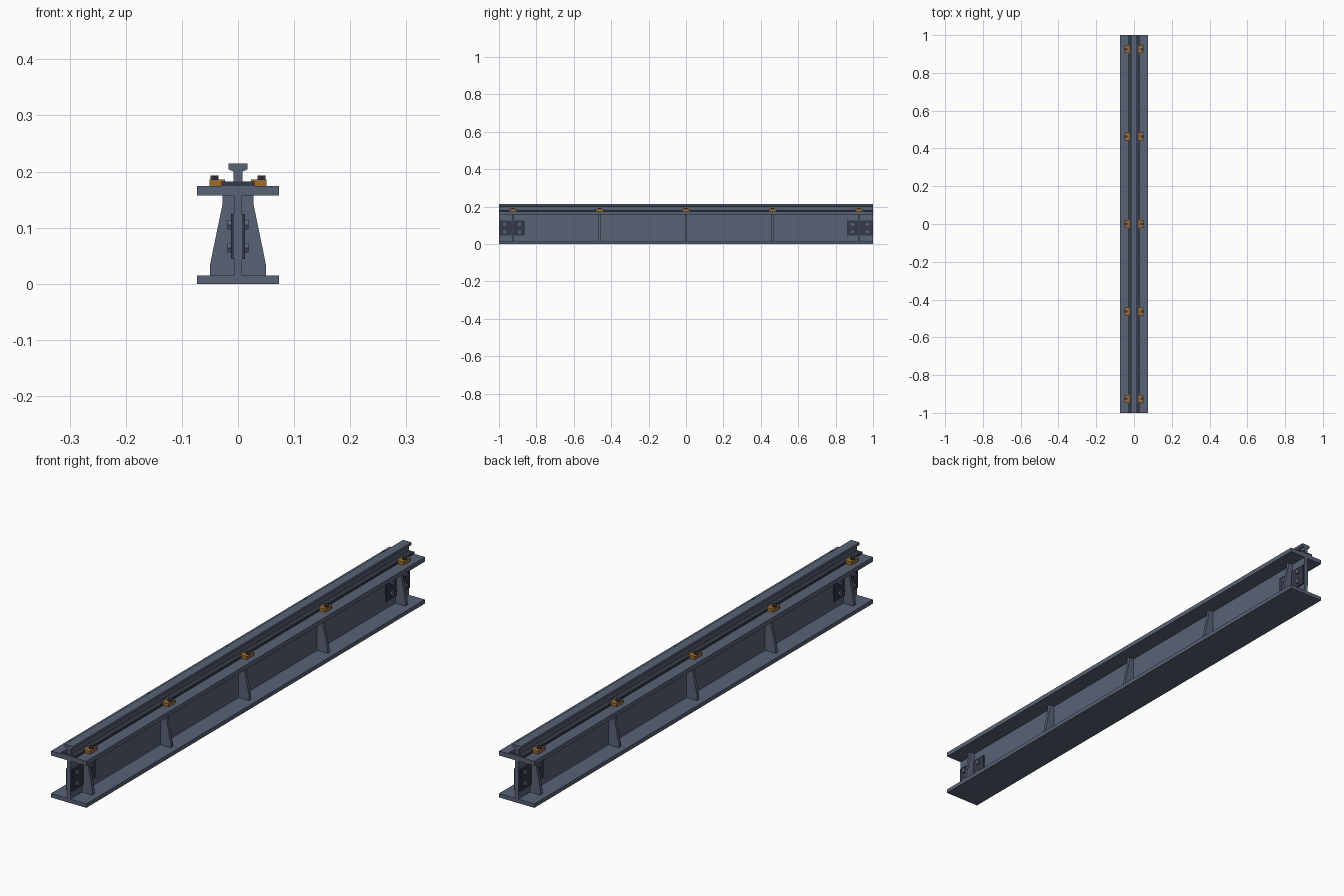
import bpy, bmesh
from math import pi
from mathutils import Matrix

cube = bpy.data.objects.get("Cube")
if cube:
    bpy.data.objects.remove(cube)


def material(name, rgb):
    m = bpy.data.materials.new(name)
    m.use_nodes = True
    m.diffuse_color = (*rgb, 1)
    m.node_tree.nodes["Principled BSDF"].inputs["Base Color"].default_value = (*rgb, 1)
    return m


STEEL = material("blue grey steel", (0.10, 0.122, 0.18))
DARK = material("dark steel", (0.033, 0.041, 0.065))
AMBER = material("amber clip", (0.34, 0.155, 0.03))


def finish(name, bm, mat):
    bmesh.ops.recalc_face_normals(bm, faces=bm.faces)
    me = bpy.data.meshes.new(name)
    bm.to_mesh(me)
    bm.free()
    me.materials.append(mat)
    ob = bpy.data.objects.new(name, me)
    bpy.context.collection.objects.link(ob)
    return ob


def extrude(name, profile, y0, y1, mat):
    """Sweep an x-z outline along y."""
    bm = bmesh.new()
    face = bm.faces.new([bm.verts.new((x, y0, z)) for x, z in profile])
    out = bmesh.ops.extrude_face_region(bm, geom=[face])
    verts = [g for g in out["geom"] if isinstance(g, bmesh.types.BMVert)]
    bmesh.ops.translate(bm, verts=verts, vec=(0, y1 - y0, 0))
    return finish(name, bm, mat)


def symmetric(half):
    return half + [(-x, z) for x, z in reversed(half)]


def cylinder(name, sides, radius, length, centre, mat, axis="Z"):
    bm = bmesh.new()
    turn = Matrix.Rotation(pi / 2, 4, "Y") if axis == "X" else Matrix()
    bmesh.ops.create_cone(bm, cap_ends=True, segments=sides, radius1=radius,
                          radius2=radius, depth=length,
                          matrix=Matrix.Translation(centre) @ turn)
    return finish(name, bm, mat)


# I-beam girder
W, WEB, LOW, UNDER, TOP = 0.073, 0.007, 0.015, 0.157, 0.174
extrude("girder", symmetric([(W, 0), (W, LOW), (WEB, LOW), (WEB, UNDER),
                             (W, UNDER), (W, TOP)]), -1, 1, STEEL)

# Rail and the dark pad under it
extrude("rail_pad", symmetric([(0.029, TOP), (0.029, 0.182)]), -1, 1, DARK)
extrude("rail", symmetric([(0.008, 0.182), (0.008, 0.2), (0.017, 0.204),
                           (0.017, 0.214)]), -1, 1, STEEL)

for station in range(-2, 3):
    y = station * 0.4625
    for side, label in ((1, "left"), (-1, "right")):
        # Tapered web stiffener
        rib = [(WEB, LOW), (0.05, LOW), (0.05, 0.033), (0.028, 0.14),
               (0.028, UNDER), (WEB, UNDER)]
        extrude(f"{label}_stiffener", [(side * x, z) for x, z in rib],
                y - 0.006, y + 0.006, STEEL)
        # Rail clip with a tongue over the pad
        clip = [(0.029, TOP), (0.051, TOP), (0.051, 0.186), (0.023, 0.186),
                (0.023, 0.182), (0.029, 0.182)]
        extrude(f"{label}_rail_clip", [(side * x, z) for x, z in clip],
                y - 0.021, y + 0.021, AMBER)
        cylinder(f"{label}_clip_bolt", 6, 0.0085, 0.008,
                 (side * 0.042, y, 0.189), DARK)

# Bolted splice plates on both web faces at each end
for end in (-1, 1):
    for side, label in ((1, "left"), (-1, "right")):
        plate = [(WEB, 0.044), (0.0125, 0.044), (0.0125, 0.124), (WEB, 0.124)]
        extrude(f"{label}_splice_plate", [(side * x, z) for x, z in plate],
                end * 0.86, end * 0.998, DARK)
        for y in (0.89, 0.97):
            for z in (0.064, 0.105):
                cylinder(f"{label}_splice_bolt", 6, 0.01, 0.007,
                         (side * 0.0155, end * y, z), STEEL, "X")
